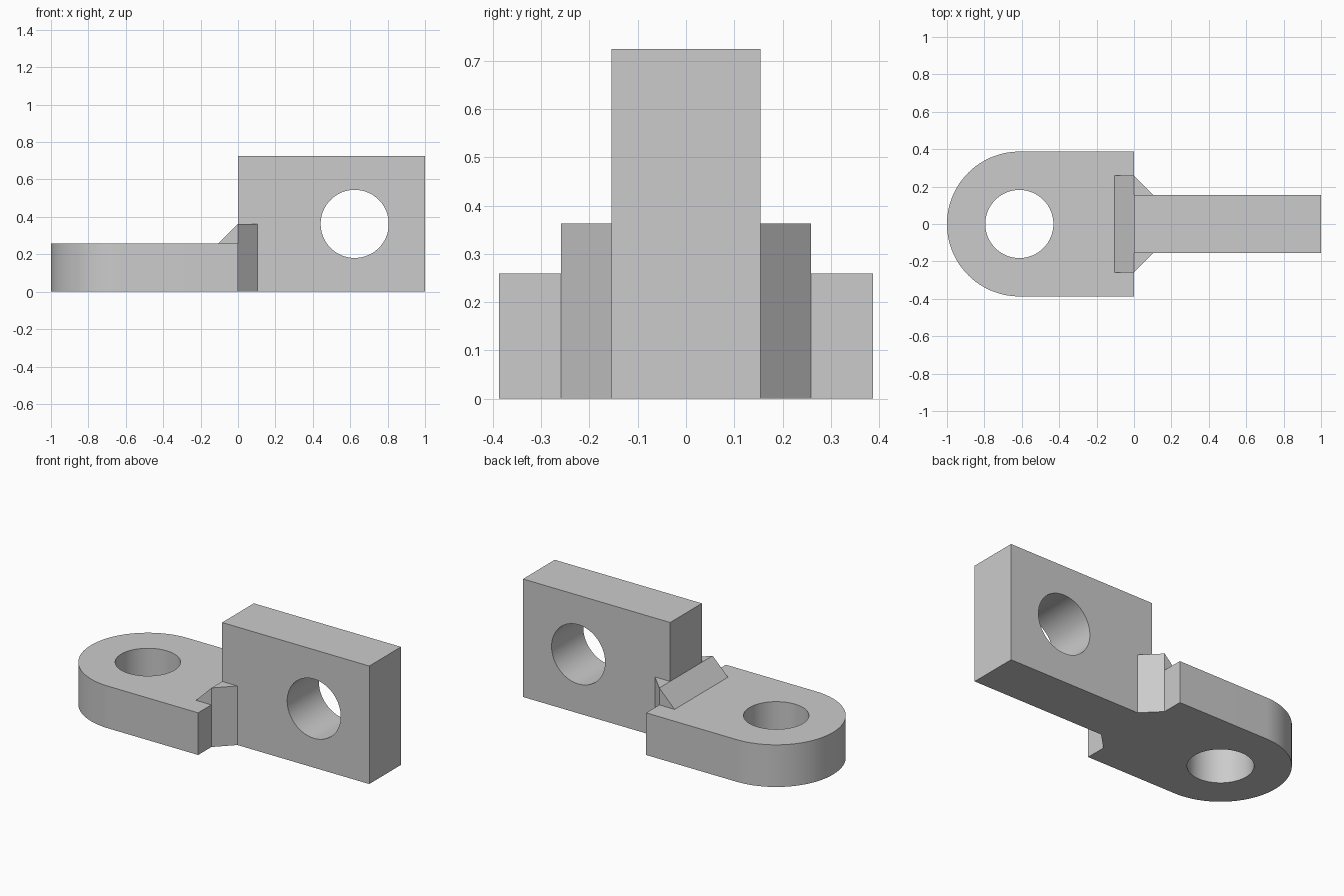
import bpy, bmesh, math
from mathutils import Vector

cube = bpy.data.objects.get("Cube")
if cube:
    bpy.data.objects.remove(cube, do_unlink=True)

metal = bpy.data.materials.new("plain grey")
metal.use_nodes = True
metal.diffuse_color = (0.6, 0.6, 0.6, 1)
metal.node_tree.nodes["Principled BSDF"].inputs["Base Color"].default_value = metal.diffuse_color

PLATE_T, PLATE_R, EYE_X = 0.259, 0.387, 0.613
TAB_Y, TAB_H, HOLE_X, HOLE_R = 0.154, 0.725, 0.624, 0.182
GUSSET_Y, GUSSET_H = 0.259, 0.363


def prism(name, outline, offset):
    """Extrude a closed 3D outline along an offset."""
    bm = bmesh.new()
    face = bm.faces.new([bm.verts.new(p) for p in outline])
    result = bmesh.ops.extrude_face_region(bm, geom=[face])
    moved = [v for v in result["geom"] if isinstance(v, bmesh.types.BMVert)]
    bmesh.ops.translate(bm, verts=moved, vec=Vector(offset))
    bmesh.ops.recalc_face_normals(bm, faces=bm.faces)
    mesh = bpy.data.meshes.new(name)
    bm.to_mesh(mesh)
    bm.free()
    mesh.materials.append(metal)
    obj = bpy.data.objects.new(name, mesh)
    bpy.context.collection.objects.link(obj)
    return obj


def activate(obj):
    bpy.ops.object.select_all(action="DESELECT")
    obj.select_set(True)
    bpy.context.view_layer.objects.active = obj


def bore(obj, centre, rotation):
    """Cut a round through hole, then smooth its wall."""
    bpy.ops.mesh.primitive_cylinder_add(vertices=96, radius=HOLE_R, depth=2,
                                        location=centre, rotation=rotation)
    cutter = bpy.context.object
    cutter.hide_render = True
    cutter.data.materials.append(metal)
    activate(obj)
    mod = obj.modifiers.new("hole", "BOOLEAN")
    mod.operation, mod.solver, mod.object = "DIFFERENCE", "EXACT", cutter
    bpy.ops.object.modifier_apply(modifier=mod.name)
    bpy.data.objects.remove(cutter, do_unlink=True)
    bpy.ops.object.shade_smooth_by_angle(angle=math.radians(30))


# Flat plate with a rounded end and a vertical hole
steps = 64
arc = [math.pi * (0.5 + i / steps) for i in range(steps + 1)]
outline = [(PLATE_R * math.cos(a) - EYE_X, PLATE_R * math.sin(a), 0) for a in arc]
outline += [(0, -PLATE_R, 0), (0, PLATE_R, 0)]
plate = prism("flat_plate", outline, (0, 0, PLATE_T))
bore(plate, (-EYE_X, 0, 0), (0, 0, 0))

# Upright plate with a crosswise hole
tab = prism("upright_plate", [(0, -TAB_Y, 0), (1, -TAB_Y, 0), (1, -TAB_Y, TAB_H), (0, -TAB_Y, TAB_H)],
            (0, 2 * TAB_Y, 0))
bore(tab, (HOLE_X, 0, TAB_H / 2), (math.pi / 2, 0, 0))

# Sloping wedge on top of the flat plate
leg = GUSSET_H - PLATE_T
prism("top_wedge", [(-leg, -GUSSET_Y, PLATE_T), (0, -GUSSET_Y, PLATE_T), (0, -GUSSET_Y, GUSSET_H)],
      (0, 2 * GUSSET_Y, 0))

# Corner gussets on both sides of the upright plate
for side, name in ((1, "back_gusset"), (-1, "front_gusset")):
    prism(name, [(0, side * TAB_Y, 0), (leg, side * TAB_Y, 0), (0, side * GUSSET_Y, 0)],
          (0, 0, GUSSET_H))
